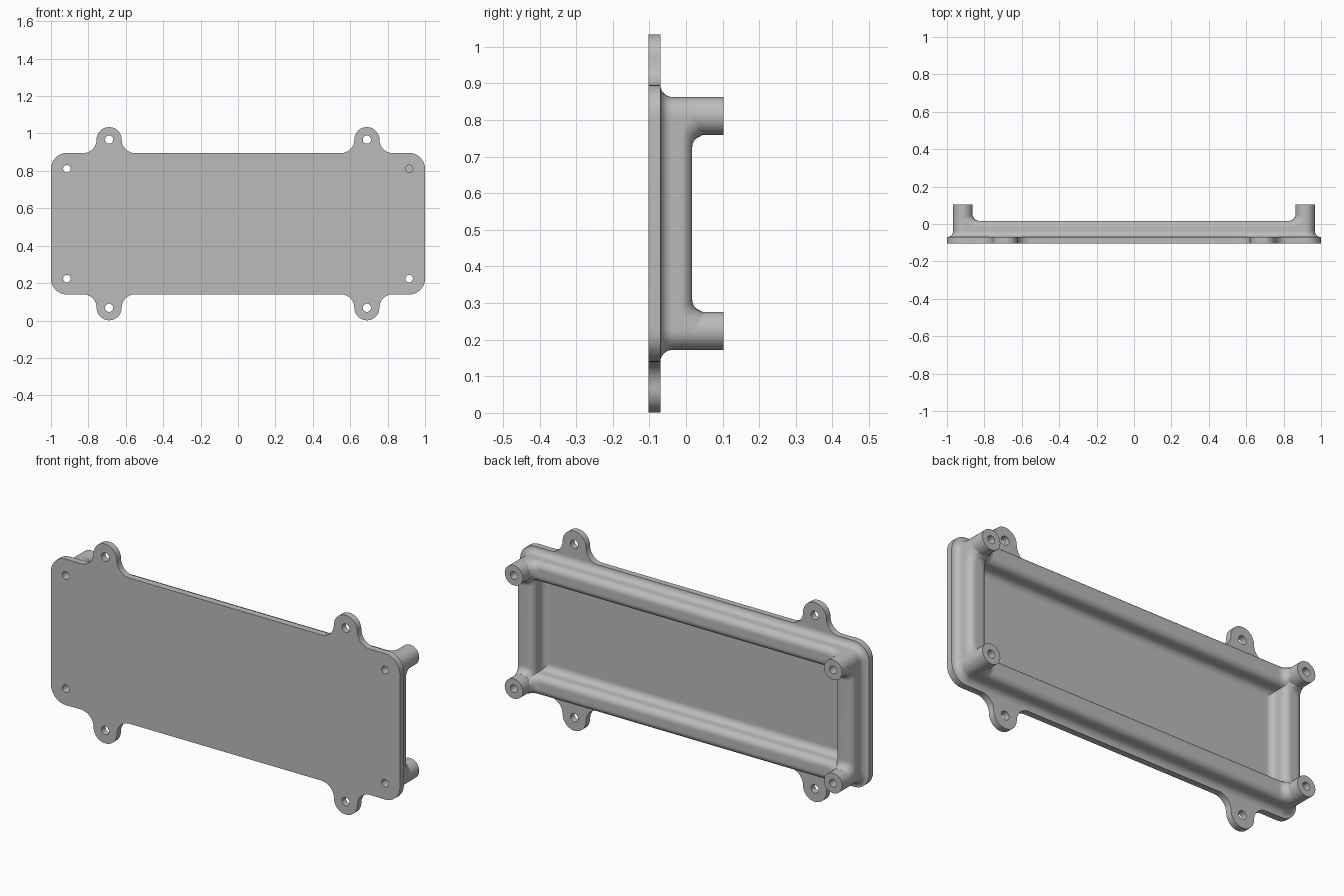
import bpy, bmesh, math
from mathutils import Matrix

cube = bpy.data.objects.get("Cube")
if cube:
    bpy.data.objects.remove(cube, do_unlink=True)

MID = 0.5175                      # mid height of the cover
BX, BZ = 0.915, 0.2935            # boss positions, from the middle
EAR_X, EAR_Z = 0.689, 0.4495      # ear positions, from the middle
FRONT, FLOOR, RIM, TIP = -0.103, -0.07, 0.017, 0.103
HALF, FILLET, EDGE = 0.052, 0.033, 0.085
SIGNS = [(1, 1), (-1, 1), (-1, -1), (1, -1)]

grey = bpy.data.materials.new("grey")
grey.use_nodes = True
grey.diffuse_color = (0.5, 0.5, 0.5, 1)
grey.node_tree.nodes["Principled BSDF"].inputs["Base Color"].default_value = (0.5, 0.5, 0.5, 1)


def arc(cx, cy, r, a0, a1, n=8):
    angles = [math.radians(a0 + (a1 - a0) * i / n) for i in range(n + 1)]
    return [(cx + r * math.cos(a), cy + r * math.sin(a)) for a in angles]


def make_object(name, bm):
    bmesh.ops.remove_doubles(bm, verts=bm.verts, dist=1e-5)
    bmesh.ops.recalc_face_normals(bm, faces=bm.faces)
    mesh = bpy.data.meshes.new(name)
    bm.to_mesh(mesh)
    bm.free()
    mesh.materials.append(grey)
    ob = bpy.data.objects.new(name, mesh)
    bpy.context.collection.objects.link(ob)
    return ob


def add_rod(bm, x, z, r, y0, y1):
    place = Matrix.Translation((x, (y0 + y1) / 2, z)) @ Matrix.Rotation(math.pi / 2, 4, 'X')
    bmesh.ops.create_cone(bm, cap_ends=True, segments=32, radius1=r, radius2=r,
                          depth=y1 - y0, matrix=place)


# Plate with four ears: one quarter outline, mirrored
quarter = (arc(BX, BZ, EDGE, 0, 90)
           + arc(EAR_X + 0.139, EAR_Z, 0.072, -90, -180)
           + arc(EAR_X, EAR_Z, 0.067, 0, 180, 20)
           + arc(EAR_X - 0.139, EAR_Z, 0.072, 0, -90))
outline = []
for sx, sz in SIGNS:
    part = quarter if sx * sz > 0 else quarter[::-1]
    outline += [(sx * x, sz * z) for x, z in part]
bm = bmesh.new()
verts = [bm.verts.new((x, FRONT, MID + z)) for x, z in outline]
bmesh.ops.remove_doubles(bm, verts=verts, dist=1e-5)
face = bm.faces.new([v for v in verts if v.is_valid])
solid = bmesh.ops.extrude_face_region(bm, geom=[face])
bmesh.ops.translate(bm, vec=(0, FLOOR - FRONT, 0),
                    verts=[v for v in solid["geom"] if isinstance(v, bmesh.types.BMVert)])
# Close the front where the extrusion leaves it open
bmesh.ops.holes_fill(bm, edges=[e for e in bm.edges if e.is_boundary], sides=0)
plate = make_object("plate", bm)

# Rail cross-section: (offset from the boss line, depth), rounded top and filleted foot
R = 0.034
half = ([(EDGE - 0.001, FLOOR - 0.01)]
        + arc(EDGE, FLOOR + FILLET, FILLET, -90, -180)
        + arc(HALF - R, RIM - R, R, 0, 90)
        + [(0.009, RIM)])
profile = half + [(0, RIM)] + [(-d, y) for d, y in half[::-1]]


def boss_blend(x, z):
    """Height of the fillet that climbs from the rail top to a boss."""
    r = math.hypot(abs(x) - BX, abs(z) - BZ)
    gap = min(max(EDGE - r, 0), FILLET)
    return FILLET - math.sqrt(FILLET ** 2 - gap ** 2)


def quarter_loop(d):
    """Side stations, corner arc, side stations, for one quarter of the frame."""
    start = max(-d, 0)
    steps = [start + (0.09 - start) * k / 12 for k in range(13)]
    side = [(BX + d, BZ - u) for u in steps[::-1]]
    top = [(BX - u, BZ + d) for u in steps]
    corner = arc(BX, BZ, d, 0, 90) if d > 0 else [(BX + d, BZ + d)] * 9
    return side + corner + top


# Raised frame: the cross-section swept round the rectangle
bm = bmesh.new()
rings = []
for d, y in profile:
    ring = []
    for sx, sz in SIGNS:
        part = quarter_loop(d)
        for x, z in part if sx * sz > 0 else part[::-1]:
            lift = boss_blend(x, z) if y > RIM - R - 0.001 else 0
            ring.append(bm.verts.new((sx * x, y + lift, MID + sz * z)))
    rings.append(ring)
for a, b in zip(rings, rings[1:] + rings[:1]):
    for i in range(len(a)):
        j = (i + 1) % len(a)
        bm.faces.new((a[i], a[j], b[j], b[i]))
frame = make_object("raised_frame", bm)

# Corner bosses
bm = bmesh.new()
for sx, sz in SIGNS:
    add_rod(bm, sx * BX, MID + sz * BZ, HALF, FLOOR - 0.01, TIP)
bosses = make_object("corner_bosses", bm)

# Screw holes through the bosses and ears
bm = bmesh.new()
for sx, sz in SIGNS:
    add_rod(bm, sx * BX, MID + sz * BZ, 0.02, -0.3, 0.3)
    add_rod(bm, sx * EAR_X, MID + sz * EAR_Z, 0.022, -0.3, 0.3)
cutter = make_object("hole_cutter", bm)
cutter.hide_render = True

for ob in (plate, frame, bosses):
    cut = ob.modifiers.new("holes", 'BOOLEAN')
    cut.operation = 'DIFFERENCE'
    cut.solver = 'EXACT'
    cut.object = cutter
    bpy.ops.object.select_all(action='DESELECT')
    ob.select_set(True)
    bpy.context.view_layer.objects.active = ob
    bpy.ops.object.modifier_apply(modifier=cut.name)
    bpy.ops.object.shade_smooth_by_angle(angle=math.radians(30))
bpy.data.objects.remove(cutter, do_unlink=True)

# One hole is blind, closed part way along
bm = bmesh.new()
add_rod(bm, BX, MID + BZ, 0.021, -0.01, 0.0)
make_object("hole_plug", bm)
